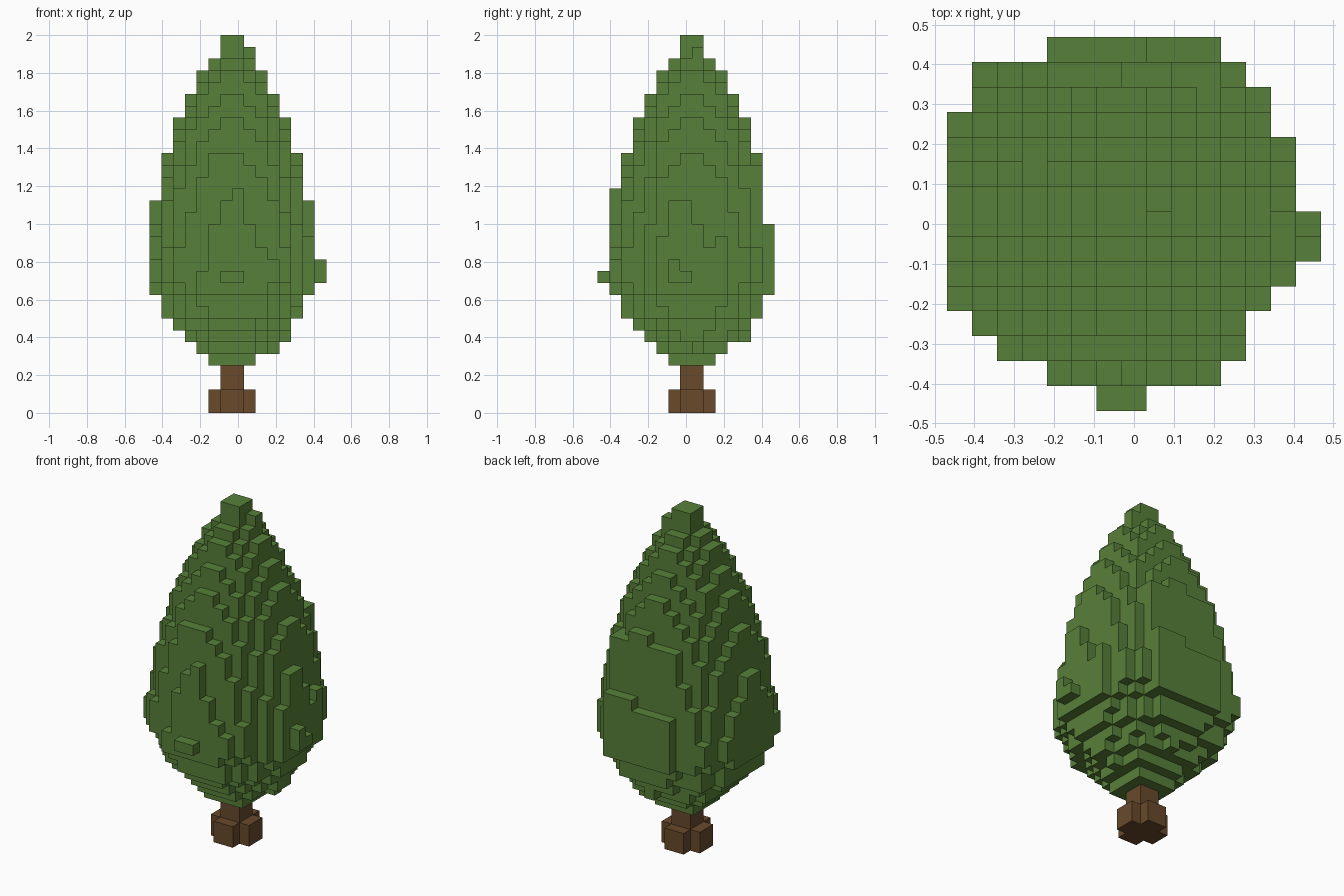
import bpy
import bmesh
import math

if "Cube" in bpy.data.objects:
    bpy.data.objects.remove(bpy.data.objects["Cube"], do_unlink=True)

S = 0.0625               # block size
CX, CY = -0.03125, 0.03125   # trunk axis


def material(name, rgb):
    m = bpy.data.materials.new(name)
    m.use_nodes = True
    m.diffuse_color = (*rgb, 1)
    m.node_tree.nodes["Principled BSDF"].inputs["Base Color"].default_value = (*rgb, 1)
    return m


def box(x0, x1, y0, y1, z0, z1):
    """Blocks filling an inclusive index range."""
    return {(i, j, k) for i in range(x0, x1 + 1) for j in range(y0, y1 + 1)
            for k in range(z0, z1 + 1)}


def block_object(name, cells, mat):
    """Outer skin of a set of unit blocks (i, j, k)."""
    bm = bmesh.new()
    verts = {}

    def vert(p):
        if p not in verts:
            verts[p] = bm.verts.new((CX + p[0] * S, CY + p[1] * S, p[2] * S))
        return verts[p]

    for c in sorted(cells):
        for axis in range(3):
            for side in (0, 1):
                n = list(c)
                n[axis] += 2 * side - 1
                if tuple(n) in cells:
                    continue
                u, v = (axis + 1) % 3, (axis + 2) % 3
                ring = []
                for du, dv in ((0, 0), (1, 0), (1, 1), (0, 1)):
                    p = list(c)
                    p[axis] += side
                    p[u] += du
                    p[v] += dv
                    ring.append(vert(tuple(p)))
                bm.faces.new(ring if side else ring[::-1])
    me = bpy.data.meshes.new(name)
    bm.to_mesh(me)
    bm.free()
    me.materials.append(mat)
    ob = bpy.data.objects.new(name, me)
    bpy.context.collection.objects.link(ob)


green = material("leaf green", (0.097, 0.216, 0.041))
brown = material("bark brown", (0.138, 0.067, 0.024))

# Trunk: square post with a plus-shaped foot
block_object("trunk", box(-1, 0, -1, 0, 0, 3) | box(-2, 1, -1, 0, 0, 1)
             | box(-1, 0, -2, 1, 0, 1), brown)

# Crown: radius in blocks for each layer, from the lowest layer up
RADII = [2.2, 3.3, 4.35, 5.1, 6.05, 6.35, 7.1, 7.4, 7.4, 7.25, 7.05, 6.9, 6.62, 6.58,
         6.45, 6.15, 5.85, 5.62, 5.3, 5.0, 4.65, 4.2, 3.7, 3.2, 2.65, 1.75, 1.0, 1.0]
# Bulges and dents by direction: (angle in degrees, amount)
LOBES = [(135, 0.4), (-39, -0.35), (28, -0.1), (118, -0.12), (-118, -0.1), (90, -0.16)]


def wobble(angle):
    total = 0
    for a, amount in LOBES:
        d = (angle - a + 180) % 360 - 180
        total += amount * math.exp(-(d / 8) ** 2 / 2)
    return total


crown = set()
for n, r in enumerate(RADII):
    shift = 0.25 if n in (1, 2) else 0     # low layers lean to the back left
    for i, j, k in box(-8, 7, -8, 7, n + 4, n + 4):
        x, y = i + 0.5 - shift, j + 0.5 - shift
        limit = r + wobble(math.degrees(math.atan2(y, x))) * r / 7.4
        if math.hypot(x, y) <= limit:
            crown.add((i, j, k))

# Flat back
crown |= box(-3, 3, 6, 6, 10, 14) | box(1, 3, 6, 6, 15, 15)
crown -= box(-3, 0, 6, 6, 15, 17)
crown |= box(-3, 3, 5, 5, 15, 20) | box(0, 1, 5, 5, 21, 21)
# Uneven front and stub
crown -= box(-3, -3, -7, -7, 12, 14) | {(2, -7, 14)}
crown |= box(-1, 0, -8, -8, 11, 11) | {(0, -7, 18), (-2, -6, 21)}
# Uneven left side and stub
crown -= box(6, 6, 0, 0, 16, 17) | box(6, 6, 1, 1, 14, 15)
crown |= box(6, 6, -2, -1, 16, 17) | box(7, 7, -2, -1, 11, 11) | {(7, -2, 12)}
# Loose leaf near the tip
crown.add((1, 0, 30))
block_object("leafy_crown", crown, green)
